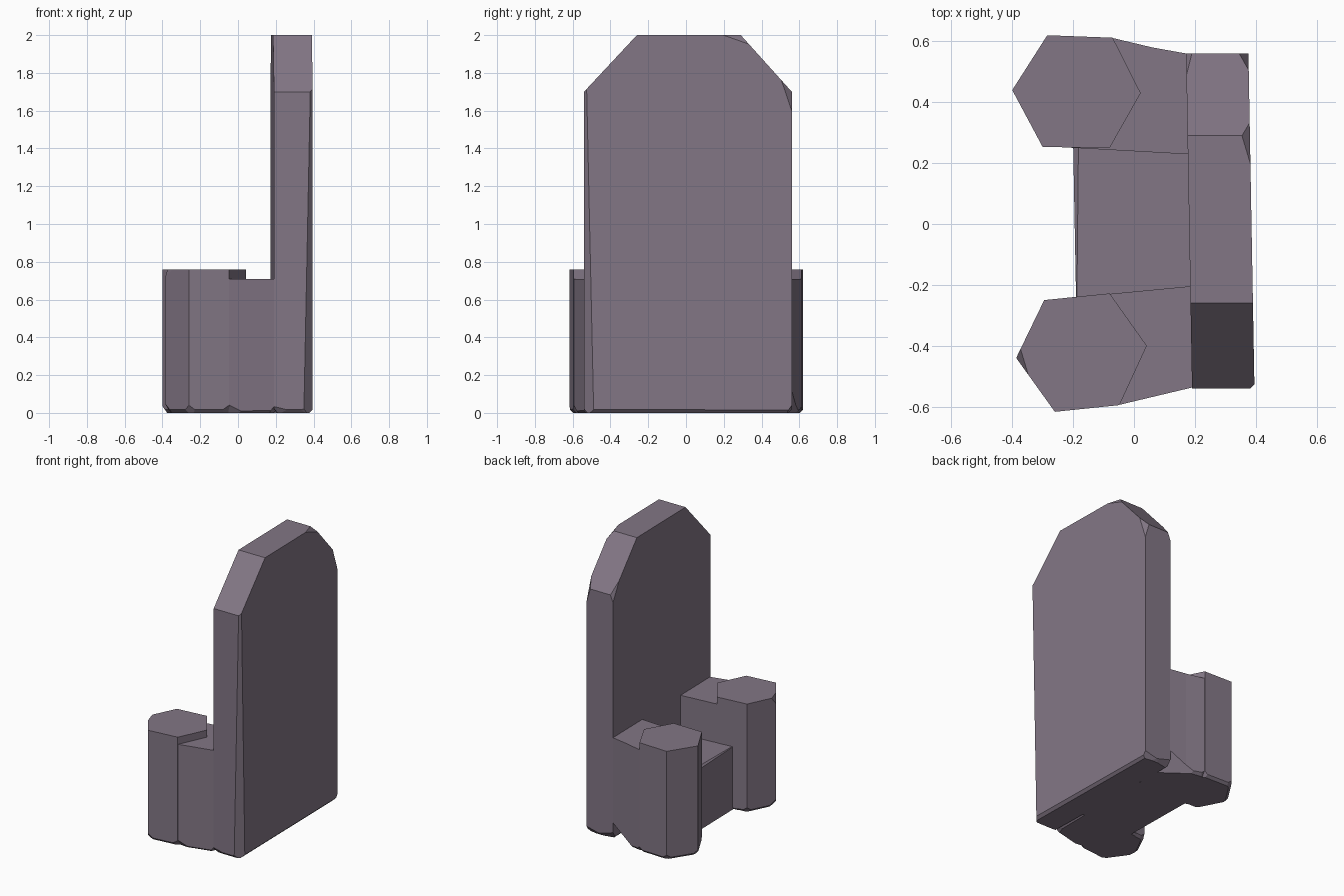
import bpy, bmesh, random
from mathutils import Vector

if "Cube" in bpy.data.objects:
    bpy.data.objects.remove(bpy.data.objects["Cube"])

random.seed(4)

stone = bpy.data.materials.new("mauve stone")
stone.diffuse_color = (0.225, 0.183, 0.235, 1)
stone.use_nodes = True
stone.node_tree.nodes["Principled BSDF"].inputs["Base Color"].default_value = stone.diffuse_color


def prism(loop_a, loop_b):
    """Closed solid between two matching outlines."""
    bm = bmesh.new()
    a = [bm.verts.new(p) for p in loop_a]
    b = [bm.verts.new(p) for p in loop_b]
    bm.faces.new(a)
    bm.faces.new(b)
    for i in range(len(a)):
        j = (i + 1) % len(a)
        bm.faces.new((a[i], a[j], b[j], b[i]))
    bmesh.ops.recalc_face_normals(bm, faces=bm.faces[:])
    return bm


def upright(outline, height):
    return prism([(x, y, 0) for x, y in outline], [(x, y, height) for x, y in outline])


def chip(bm, point, normal, depth):
    """Slice a flat flake off a convex solid and cap the cut."""
    n = Vector(normal).normalized()
    bmesh.ops.bisect_plane(bm, geom=bm.verts[:] + bm.edges[:] + bm.faces[:], dist=1e-5,
                           plane_co=Vector(point) - n * depth, plane_no=n, clear_outer=True)
    rim = [e for e in bm.edges if e.is_boundary]
    if rim:
        bmesh.ops.edgeloop_fill(bm, edges=rim)


def wear_base(bm, outline, depth=0.012):
    """Worn edges along the ground."""
    centre = sum((Vector(p) for p in outline), Vector((0, 0))) / len(outline)
    for i, p in enumerate(outline):
        p, q = Vector(p), Vector(outline[(i + 1) % len(outline)])
        mid, d = (p + q) / 2, (q - p).normalized()
        out = Vector((d.y, -d.x))
        if out.dot(mid - centre) < 0:
            out = -out
        out += d * random.uniform(-0.01, 0.01)
        chip(bm, (mid.x, mid.y, 0), (out.x, out.y, -1), depth)
        c = (p - centre).normalized()
        chip(bm, (p.x, p.y, 0), (c.x, c.y, -0.7), random.uniform(0.018, 0.03))


def finish(bm, name):
    bmesh.ops.recalc_face_normals(bm, faces=bm.faces[:])
    me = bpy.data.meshes.new(name)
    bm.to_mesh(me)
    bm.free()
    me.materials.append(stone)
    bpy.context.collection.objects.link(bpy.data.objects.new(name, me))


# Tall back slab, clipped top corners, very slightly skewed in plan
profile = [(-0.54, 0), (0.56, 0), (0.56, 1.70), (0.29, 2.0), (-0.26, 2.0), (-0.54, 1.70)]
slab = prism([(0.181 - 0.018 * y, y, z) for y, z in profile],
             [(0.386 - 0.018 * y, y, z) for y, z in profile])
wear_base(slab, [(0.19, -0.54), (0.396, -0.54), (0.376, 0.56), (0.171, 0.56)])
for point, normal, depth in [
        ((0.376, 0.56, 1.70), (1, 0.9, 0.3), 0.022),
        ((0.381, 0.29, 2.0), (1, 0.3, 0.8), 0.02),
        ((0.396, -0.54, 1.70), (1, -0.9, -0.02), 0.01),
        ((0.171, 0.56, 1.70), (-1, 0.7, 0.4), 0.015)]:
    chip(slab, point, normal, depth)
finish(slab, "back_slab")

# Low seat between the arms
seat = upright([(-0.19, -0.26), (0.22, -0.26), (0.22, 0.27), (-0.20, 0.27)], 0.44)
chip(seat, (-0.195, 0, 0.44), (-1, 0.01, 1), 0.007)
finish(seat, "seat")

# Arm blocks and six-sided front columns, each side slightly different
arms = {
    "left": ([(-0.40, 0.44), (-0.285, 0.62), (-0.07, 0.612), (0.022, 0.43),
              (-0.08, 0.25), (-0.30, 0.253)],
             [(-0.25, 0.253), (0.20, 0.228), (0.20, 0.555), (0.06, 0.58),
              (-0.07, 0.611), (-0.25, 0.617)]),
    "right": ([(-0.387, -0.44), (-0.295, -0.25), (-0.08, -0.228), (0.042, -0.40),
               (-0.048, -0.595), (-0.26, -0.617)],
              [(-0.25, -0.246), (0.20, -0.203), (0.20, -0.535),
               (-0.048, -0.594), (-0.25, -0.615)]),
}
for side, (hexagon, block) in arms.items():
    bm = upright(hexagon, 0.76)
    wear_base(bm, hexagon)
    x, y = hexagon[0]
    if side == "right":
        chip(bm, (x, y, 0.76), (-1, -0.3, 0.5), 0.02)
    finish(bm, side + "_column")
    bm = upright(block, 0.71)
    wear_base(bm, block, 0.008)
    finish(bm, side + "_arm")
